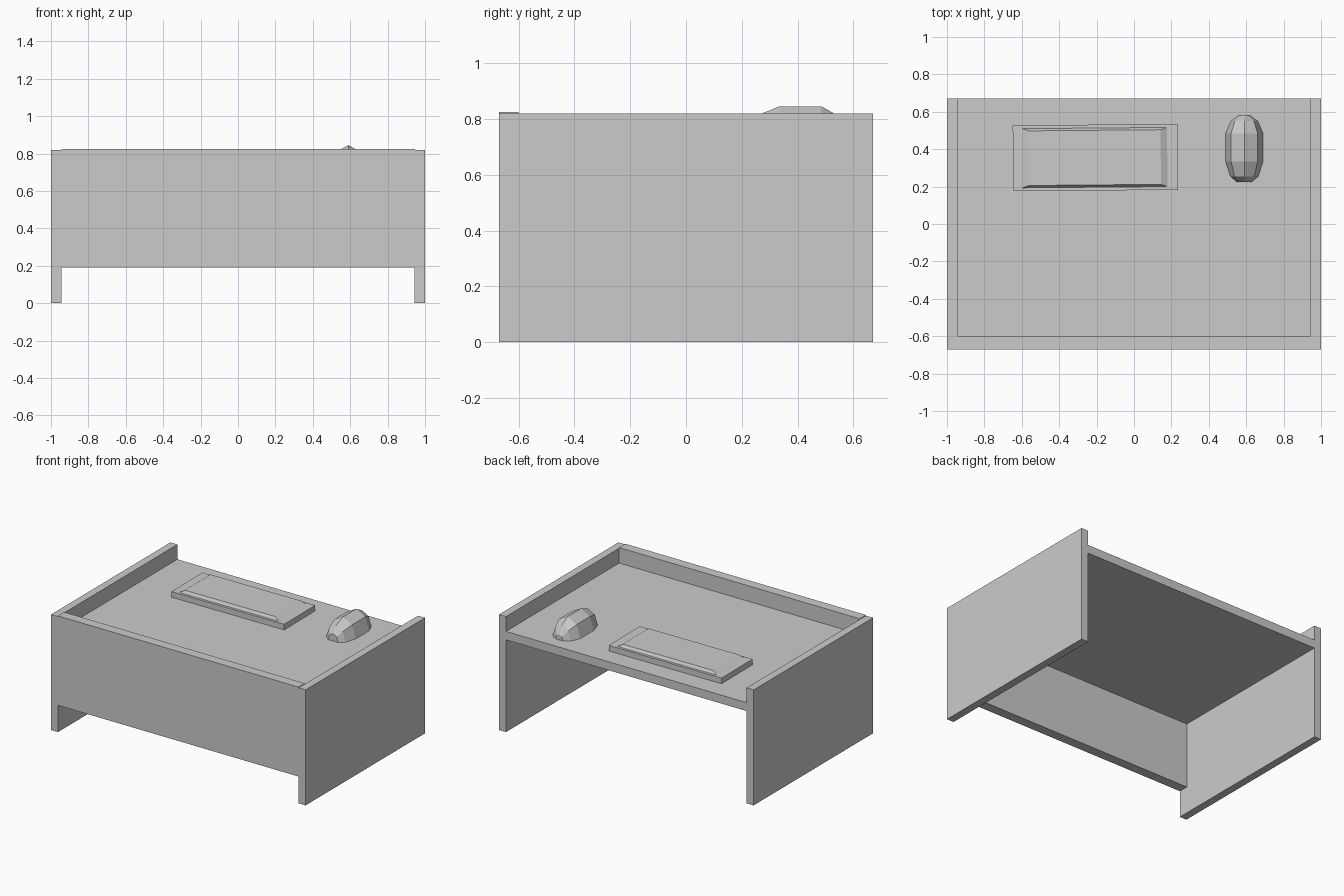
import bpy, bmesh, math

if "Cube" in bpy.data.objects:
    bpy.data.objects.remove(bpy.data.objects["Cube"])


def finish(name, bm):
    bmesh.ops.recalc_face_normals(bm, faces=bm.faces[:])
    me = bpy.data.meshes.new(name)
    bm.to_mesh(me)
    bm.free()
    ob = bpy.data.objects.new(name, me)
    bpy.context.collection.objects.link(ob)
    return ob


def loft(name, rings):
    """Skin a list of equal-length point rings and cap both ends."""
    bm = bmesh.new()
    vs = [[bm.verts.new(p) for p in r] for r in rings]
    n = len(rings[0])
    for a, b in zip(vs, vs[1:]):
        for i in range(n):
            j = (i + 1) % n
            bm.faces.new((a[i], a[j], b[j], b[i]))
    bm.faces.new(vs[0])
    bm.faces.new(vs[-1])
    return finish(name, bm)


def rect(x0, x1, y0, y1, z):
    return [(x0, y0, z), (x1, y0, z), (x1, y1, z), (x0, y1, z)]


def box(name, x0, x1, y0, y1, z0, z1):
    return loft(name, [rect(x0, x1, y0, y1, z0), rect(x0, x1, y0, y1, z1)])


X, Y, T = 1.0, 0.67, 0.055      # half width, half depth, board thickness
TOP = 0.715                     # work surface height

# Desk boards
for side, s in (("left", -1), ("right", 1)):
    xs = sorted((s * X, s * (X - T)))
    box(side + "_side_panel", xs[0], xs[1], -Y, Y, 0, 0.82)
box("front_panel", -X + T, X - T, -Y, -0.6, 0.19, 0.825)
box("desk_top", -X + T, X - T, -0.6, Y, 0.655, TOP)

# Keyboard: slab with a raised, bevelled key block, turned slightly
hx, hy = 0.44, 0.176
kb = loft("keyboard", [
    rect(-hx, hx, -hy, hy, 0),
    rect(-hx, hx, -hy, hy, 0.04),
    rect(-0.39, 0.385, -0.158, 0.158, 0.04),
    rect(-0.355, 0.35, -0.146, 0.146, 0.06)])
kb.location = (-0.207, 0.355, TOP)
kb.rotation_euler.z = math.radians(0.5)

# Mouse: faceted half-ellipsoid running along y
profile = [(0.225, 0.4), (0.255, 0.75), (0.335, 1), (0.485, 1),
           (0.55, 0.72), (0.58, 0.3)]
rings = []
for y, s in profile:
    rings.append([(0.59 + 0.1 * s * math.cos(i * math.pi / 4), y,
                   TOP + 0.13 * s * math.sin(i * math.pi / 4))
                  for i in range(5)])
loft("mouse", rings)
